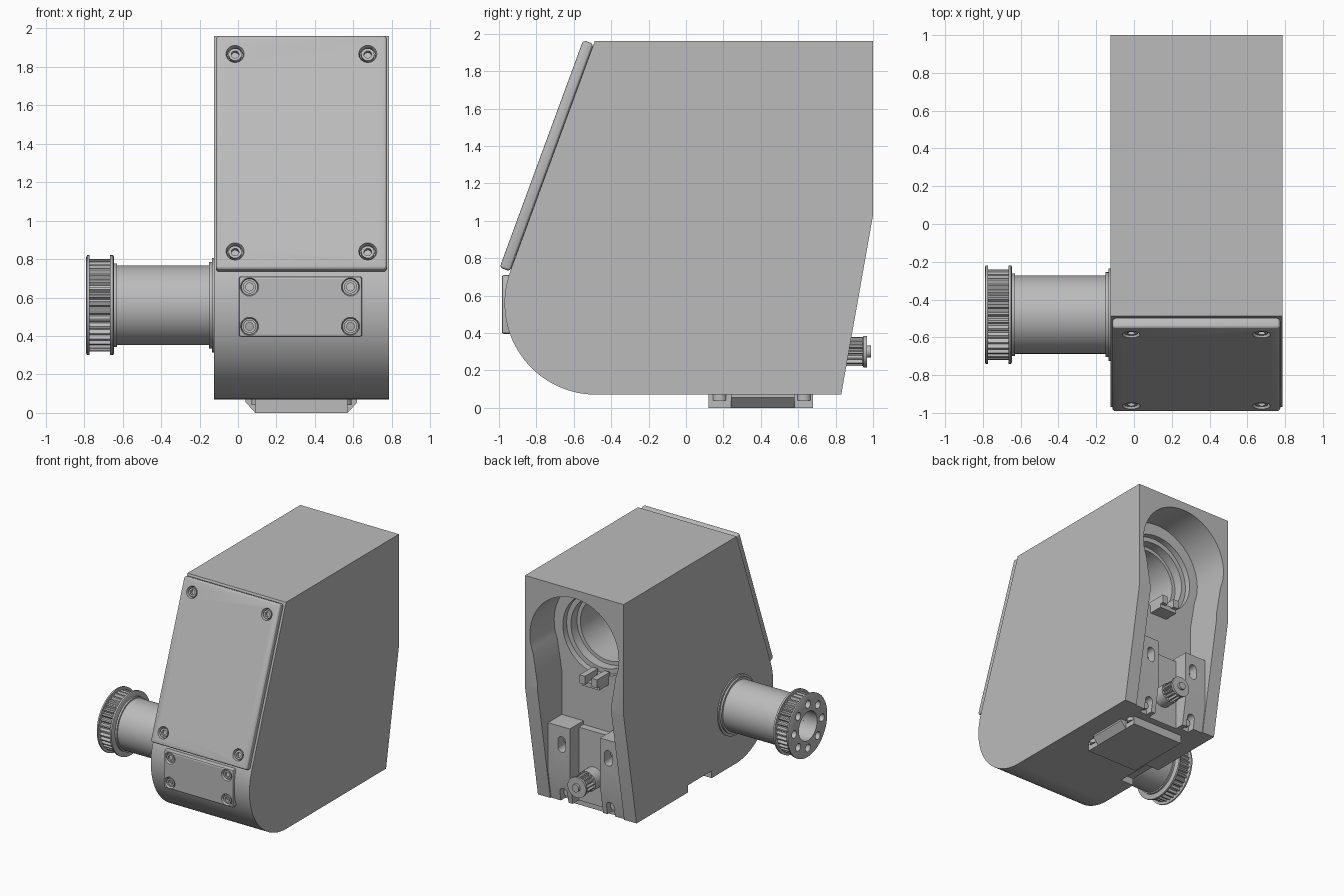
import bpy, bmesh
from math import sin, cos, pi, radians
from mathutils import Vector

if "Cube" in bpy.data.objects:
    bpy.data.objects.remove(bpy.data.objects["Cube"])

grey = bpy.data.materials.new("light grey")
grey.use_nodes = True
COLOUR = (0.5, 0.5, 0.5, 1)
grey.diffuse_color = COLOUR
grey.node_tree.nodes["Principled BSDF"].inputs["Base Color"].default_value = COLOUR


def finish(name, bm):
    bmesh.ops.recalc_face_normals(bm, faces=bm.faces[:])
    mesh = bpy.data.meshes.new(name)
    bm.to_mesh(mesh)
    bm.free()
    mesh.materials.append(grey)
    ob = bpy.data.objects.new(name, mesh)
    bpy.context.collection.objects.link(ob)
    return ob


def prism(name, pts, axis, lo, hi):
    """Extrude a (y, z) outline along x, or an (x, z) outline along y."""
    bm = bmesh.new()
    place = (lambda p, t: (t, p[0], p[1])) if axis == "x" else (lambda p, t: (p[0], t, p[1]))
    ends = [[bm.verts.new(place(p, t)) for p in pts] for t in (lo, hi)]
    for e in ends:
        bm.faces.new(e)
    n = len(pts)
    for i in range(n):
        j = (i + 1) % n
        bm.faces.new((ends[0][i], ends[0][j], ends[1][j], ends[1][i]))
    return finish(name, bm)


def box(name, x, y, z):
    return prism(name, [(x[0], z[0]), (x[1], z[0]), (x[1], z[1]), (x[0], z[1])], "y", *y)


def lathe(name, profile, centre, axis, n=48, tube=False, radius=lambda i: 0):
    """Spin (distance, radius) points round an axis; radius(i) adds teeth."""
    bm = bmesh.new()
    turn = Vector(axis).to_track_quat("Z", "Y")
    rings = []
    for d, r in profile:
        ring = []
        for i in range(n):
            a, rr = 2 * pi * i / n, r + radius(i)
            ring.append(bm.verts.new(Vector(centre) + turn @ Vector((rr * cos(a), rr * sin(a), d))))
        rings.append(ring)
    pairs = list(zip(rings, rings[1:]))
    if tube:
        pairs.append((rings[-1], rings[0]))
    else:
        bm.faces.new(rings[0])
        bm.faces.new(rings[-1])
    for a, b in pairs:
        for i in range(n):
            j = (i + 1) % n
            bm.faces.new((a[i], a[j], b[j], b[i]))
    return finish(name, bm)


def modify(ob, kind, **settings):
    m = ob.modifiers.new(kind, kind)
    for k, v in settings.items():
        setattr(m, k, v)
    bpy.context.view_layer.objects.active = ob
    bpy.ops.object.modifier_apply(modifier=m.name)


def cut(ob, *cutters):
    for c in cutters:
        modify(ob, "BOOLEAN", object=c, operation="DIFFERENCE", solver="EXACT")
        bpy.data.objects.remove(c)


def arc(cx, cz, r, a0, a1, n):
    return [(cx + r * cos(radians(a0 + (a1 - a0) * i / n)),
             cz + r * sin(radians(a0 + (a1 - a0) * i / n))) for i in range(n + 1)]


X0, X1, MID = -0.125, 0.785, 0.33
HUB = (-0.48, 0.56)
tilt = Vector((0, 0.345, 0.939))
out = Vector((0, -0.939, 0.345))
foot_of_slope = Vector((0, HUB[0], HUB[1])) + out * 0.49

# Housing with rounded lower front
outline = [(-0.488, 1.96), (1, 1.96), (1, 1.03), (0.83, 0.07)]
outline += arc(*HUB, 0.49, 270, 159.8, 32)
housing = prism("housing", outline, "x", X0, X1)

# Keyhole pocket in the back, stepped bore, and notch in the right wall
keyhole = [(MID - 0.34, 0), (MID + 0.34, 0), (MID + 0.34, 1.08)]
keyhole += arc(MID, 1.48, 0.41, -22, 202, 40) + [(MID - 0.34, 1.08)]
cut(housing,
    prism("pocket_cutter", keyhole, "y", 0.68, 1.2),
    lathe("bore_cutter", [(0, 0.26), (0.5, 0.26), (0.5, 0.29), (0.58, 0.29), (0.58, 0.33), (0.8, 0.33)],
          (MID, 0.05, 1.46), (0, 1, 0), 64),
    box("notch_cutter", (-0.3, 0), (-0.16, 0.15), (0, 0.13)))

# Sloped front lid
corners = [foot_of_slope + tilt * s + out * t for s, t in ((0, 0), (1.295, 0), (1.295, 0.06), (0, 0.06))]
lid = prism("front_lid", [(c.y, c.z) for c in corners], "x", X0 + 0.01, X1 - 0.01)
modify(lid, "BEVEL", width=0.018, segments=3)

# Small cover plate below the lid
cover = box("cover_plate", (0.005, 0.645), (-0.985, -0.88), (0.395, 0.71))
modify(cover, "BEVEL", width=0.012, segments=2)


def socket_screw(ob, name, at, axis):
    at = Vector(at)
    cut(ob, lathe("hole_cutter", [(-0.035, 0.042), (-0.012, 0.042), (0.01, 0.052)], at, axis, 24))
    lathe(name, [(-0.04, 0.034), (-0.008, 0.034), (-0.008, 0.02), (-0.04, 0.02)], at, axis, 24, tube=True)


for x in (-0.015, 0.675):
    for s in (0.096, 1.19):
        at = foot_of_slope + tilt * s + out * 0.06
        socket_screw(lid, "lid_screw", (x, at.y, at.z), out)
for x in (0.06, 0.585):
    for z in (0.45, 0.655):
        socket_screw(cover, "cover_screw", (x, -0.985, z), (0, -1, 0))

# Hollow output shaft with collar, pointing to the right
RIGHT = (-1, 0, 0)
lathe("shaft_collar", [(0.1, 0.245), (0.135, 0.245), (0.135, 0.225), (0.15, 0.225)], (0, *HUB), RIGHT, 64)
lathe("output_shaft", [(0.1, 0.207), (0.63, 0.207), (0.63, 0.218), (0.65, 0.218), (0.65, 0.12), (0.1, 0.12)],
      (0, *HUB), RIGHT, 64, tube=True)

# Toothed pulley with flanges and a ring of bolt holes
pulley = lathe("pulley_teeth", [(0.655, 0.24), (0.778, 0.24), (0.778, 0.12), (0.655, 0.12)], (0, *HUB), RIGHT,
               144, tube=True)
for v in pulley.data.vertices:
    radial = Vector((v.co.y - HUB[0], v.co.z - HUB[1]))
    if radial.length > 0.2 and v.index % 4 > 1:
        v.co.y, v.co.z = HUB[0] + radial.x * 0.92, HUB[1] + radial.y * 0.92
inner_flange = lathe("pulley_inner_flange", [(0.645, 0.25), (0.65, 0.26), (0.665, 0.26), (0.665, 0.12), (0.645, 0.12)],
                     (0, *HUB), RIGHT, 64, tube=True)
outer_flange = lathe("pulley_outer_flange", [(0.773, 0.26), (0.785, 0.26), (0.79, 0.25), (0.79, 0.12), (0.773, 0.12)],
                     (0, *HUB), RIGHT, 64, tube=True)
for i in range(8):
    a = 2 * pi * i / 8
    at = (0, HUB[0] + 0.182 * cos(a), HUB[1] + 0.182 * sin(a))
    for part in (pulley, outer_flange):
        cut(part, lathe("bolt_cutter", [(0.7, 0.032), (0.82, 0.032)], at, RIGHT, 20))

# Mounting block inside the pocket: plate and two slotted posts
box("motor_plate", (MID - 0.34, MID + 0.34), (0.66, 0.74), (0.07, 0.68))
for side, name in ((1, "left_post"), (-1, "right_post")):
    x = sorted((MID + side * 0.14, MID + side * 0.34))
    post = prism(name, [(0.66, 0.07), (0.82, 0.07), (0.86, 0.3), (0.86, 0.71), (0.66, 0.71)], "x", *x)
    sx = MID + side * 0.215
    for z in (0.12, 0.56):
        slot = arc(sx, z + 0.03, 0.035, 0, 180, 10) + arc(sx, z - 0.03 if z > 0.3 else 0, 0.035, 180, 360, 10)
        cut(post, prism("slot_cutter", slot, "y", 0.76, 1))
        lathe("post_screw", [(0.75, 0.03), (0.79, 0.03)], (sx, 0, z + 0.01), (0, 1, 0), 20)

# Drive pinion
PINION = (MID, 0, 0.3)
lathe("pinion_hub", [(0.72, 0.085), (0.84, 0.085)], PINION, (0, 1, 0), 32)
lathe("pinion_teeth", [(0.83, 0.078), (0.95, 0.078)], PINION, (0, 1, 0), 56,
      radius=lambda i: -0.018 if i % 4 > 1 else 0)
lathe("pinion_flange", [(0.945, 0.078), (0.95, 0.085), (0.968, 0.085)], PINION, (0, 1, 0), 32)
lathe("pinion_shaft", [(0.9, 0.032), (0.988, 0.032)], PINION, (0, 1, 0), 24)

# Sensor clip below the bore
box("clip_base", (0.24, 0.4), (0.66, 0.8), (1.07, 1.11))
for x in (0.24, 0.35):
    box("clip_jaw", (x, x + 0.05), (0.66, 0.83), (1.1, 1.17))

# Foot plate with sloped sides
box("foot_plate", (0.09, 0.57), (0.12, 0.68), (0, 0.08))
prism("foot_wings", [(0.09, 0), (0.57, 0), (0.62, 0.055), (0.62, 0.08), (0.04, 0.08), (0.04, 0.055)], "y", 0.24, 0.58)
for x in (0.11, 0.55):
    for y in (0.18, 0.63):
        lathe("foot_screw", [(0.04, 0.04), (0.08, 0.04)], (x, y, 0), (0, 0, 1), 24)

bpy.ops.object.select_all(action="DESELECT")
for ob in bpy.context.scene.objects:
    if ob.type == "MESH":
        ob.select_set(True)
        bpy.context.view_layer.objects.active = ob
bpy.ops.object.shade_smooth_by_angle(angle=radians(28))
